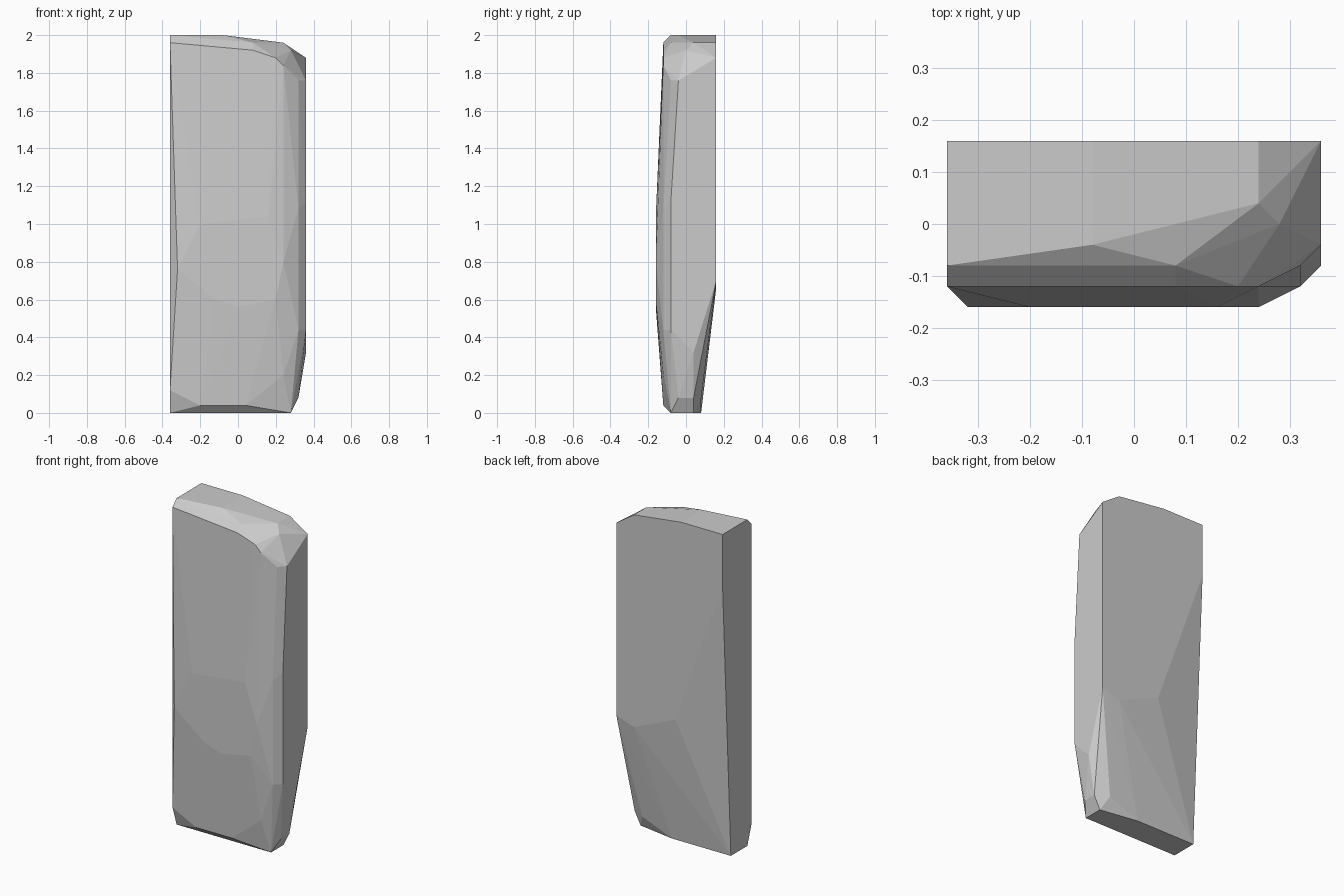
import bpy, bmesh

if "Cube" in bpy.data.objects:
    bpy.data.objects.remove(bpy.data.objects["Cube"])

# Faceted stone slab: short outlines (in 1/100 units), skinned as a convex block
top_cap = [(-36, 16, 200), (-8, 16, 200), (-8, -4, 200), (-36, -8, 200),
           (24, 16, 196), (24, 4, 196), (8, -8, 196), (28, 0, 192)]
upper_rim = [(-36, -12, 196), (8, -12, 192), (20, -12, 188), (24, -12, 184),
             (32, -8, 176), (36, -4, 176), (36, 16, 188)]
front_bulge = [(-32, -16, 76), (-20, -16, 100), (16, -16, 104),
               (24, -16, 80), (20, -16, 60), (0, -16, 56), (-12, -16, 60)]
right_side = [(32, -12, 108), (32, -12, 44), (36, -8, 112), (36, -8, 44),
              (36, 4, 32), (36, 16, 70)]
back_break = [(-36, 16, 168), (-4, 16, 78), (24, 16, 66)]
lower_rim = [(-36, -12, 12), (-20, -12, 4), (4, -12, 4), (24, -12, 20),
             (32, -4, 8), (32, 4, 8), (24, 8, 8)]
base = [(-36, -8, 0), (28, -8, 0), (28, 4, 0), (4, 8, 0), (-36, 8, 0)]

bm = bmesh.new()
for ring in (top_cap, upper_rim, front_bulge, right_side, back_break, lower_rim, base):
    for p in ring:
        bm.verts.new([c / 100 for c in p])
hull = bmesh.ops.convex_hull(bm, input=bm.verts)
loose = [v for v in bm.verts if not v.link_faces]
bmesh.ops.delete(bm, geom=loose, context='VERTS')

# Merge coplanar triangles into clean flat facets
bmesh.ops.dissolve_limit(bm, angle_limit=0.01, verts=bm.verts, edges=bm.edges)
bmesh.ops.recalc_face_normals(bm, faces=bm.faces)

mesh = bpy.data.meshes.new("stone_slab")
bm.to_mesh(mesh)
bm.free()
slab = bpy.data.objects.new("stone_slab", mesh)
bpy.context.collection.objects.link(slab)
